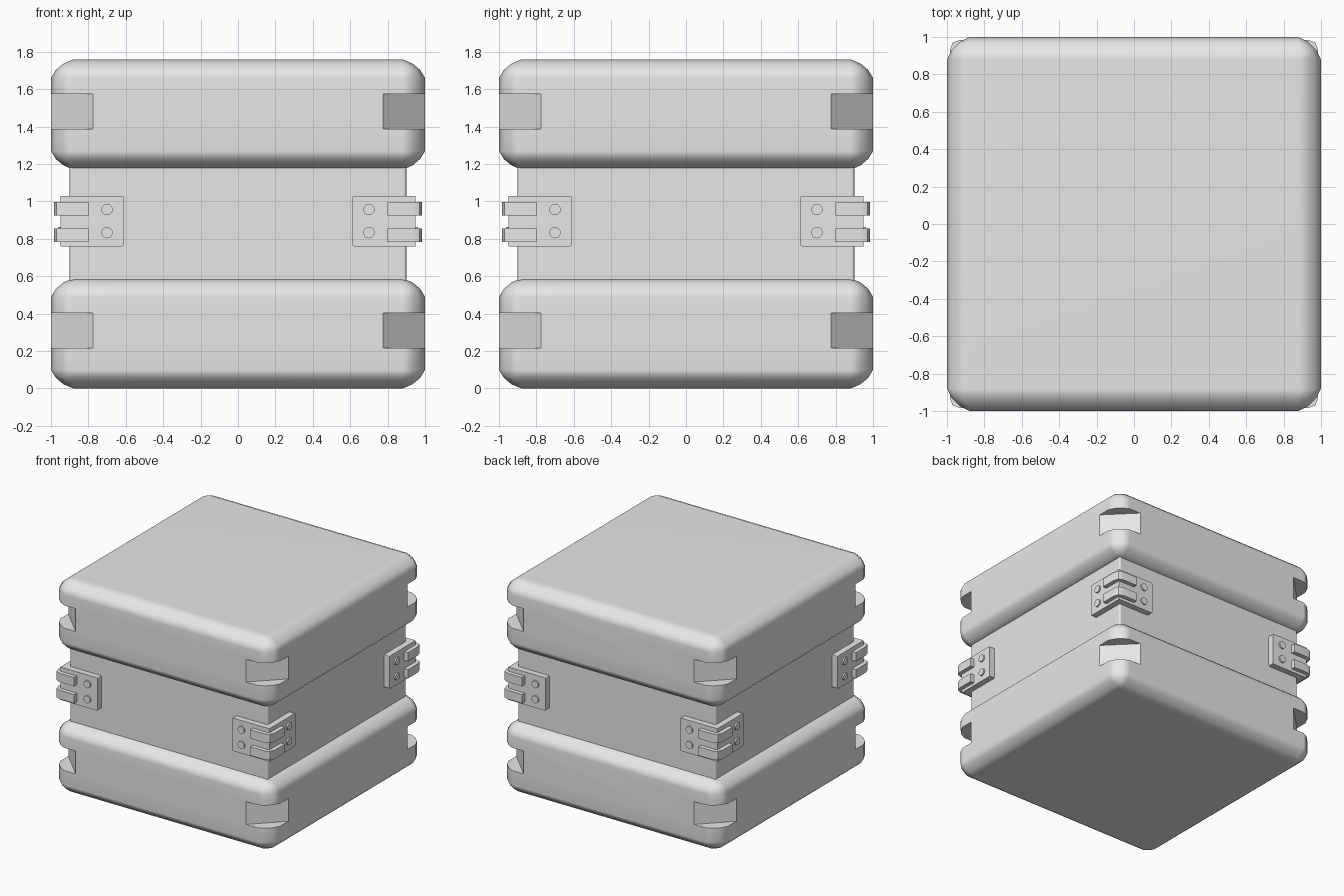
import bpy
import bmesh
from math import radians
from mathutils import Matrix, Vector

if "Cube" in bpy.data.objects:
    bpy.data.objects.remove(bpy.data.objects["Cube"], do_unlink=True)

GREY = (0.8, 0.8, 0.8, 1.0)
metal = bpy.data.materials.new("light_grey")
metal.use_nodes = True
metal.diffuse_color = GREY
metal.node_tree.nodes["Principled BSDF"].inputs["Base Color"].default_value = GREY


def make_object(name, bm):
    bmesh.ops.recalc_face_normals(bm, faces=bm.faces)
    mesh = bpy.data.meshes.new(name)
    bm.to_mesh(mesh)
    bm.free()
    mesh.materials.append(metal)
    obj = bpy.data.objects.new(name, mesh)
    bpy.context.collection.objects.link(obj)
    return obj


def activate(obj):
    bpy.ops.object.select_all(action='DESELECT')
    obj.select_set(True)
    bpy.context.view_layer.objects.active = obj


def smooth(obj, angle):
    activate(obj)
    bpy.ops.object.shade_smooth_by_angle(angle=radians(angle))
    weighted = obj.modifiers.new("weighted_normals", 'WEIGHTED_NORMAL')
    weighted.keep_sharp = True


def add_box(bm, size, centre, turn=Matrix()):
    place = turn @ Matrix.Translation(centre) @ Matrix.Diagonal((*size, 1))
    return bmesh.ops.create_cube(bm, size=1, matrix=place)["verts"]


def add_prism(bm, outline, z0, z1):
    """Extrude a flat outline from z0 up to z1."""
    face = bm.faces.new([bm.verts.new((x, y, z0)) for x, y in outline])
    top = bmesh.ops.extrude_face_region(bm, geom=[face])["geom"]
    verts = [g for g in top if isinstance(g, bmesh.types.BMVert)]
    bmesh.ops.translate(bm, verts=verts, vec=(0, 0, z1 - z0))


def turn_z(degrees):
    return Matrix.Rotation(radians(degrees), 4, 'Z')


# Rounded slabs with a diagonal notch cut into every corner
SLAB_H, SQUASH = 0.59, 0.83


def slab(name, base):
    bm = bmesh.new()
    add_box(bm, (2, 2, SLAB_H / SQUASH), (0, 0, 0))
    bmesh.ops.bevel(bm, geom=bm.edges[:], offset=0.12, segments=3,
                    profile=0.38, affect='EDGES')
    bmesh.ops.scale(bm, verts=bm.verts, vec=(1, 1, SQUASH))
    bmesh.ops.translate(bm, verts=bm.verts, vec=(0, 0, base + SLAB_H / 2))
    obj = make_object(name, bm)

    cutter_bm = bmesh.new()
    for k in range(4):
        add_box(cutter_bm, (0.4, 0.8, 0.187), (1.455, 0, base + 0.31),
                turn_z(45 + 90 * k))
    cutter = make_object("notch_cutter", cutter_bm)
    cutter.hide_render = True
    cut = obj.modifiers.new("notches", 'BOOLEAN')
    cut.operation = 'DIFFERENCE'
    cut.solver = 'EXACT'
    cut.object = cutter
    activate(obj)
    bpy.ops.object.modifier_apply(modifier=cut.name)
    bpy.data.objects.remove(cutter, do_unlink=True)
    smooth(obj, 40)


slab("bottom_slab", 0)
slab("top_slab", 1.17)

# Recessed middle block with slightly softened upright edges
bm = bmesh.new()
add_box(bm, (1.8, 1.8, 0.7), (0, 0, 0.88))
upright = [e for e in bm.edges
           if abs(e.verts[0].co.z - e.verts[1].co.z) > 0.1]
bmesh.ops.bevel(bm, geom=upright, offset=0.015, segments=2, profile=0.5,
                affect='EDGES')
smooth(make_object("middle_block", bm), 50)


# Corner hinges: wrapped plate, two knuckles and bolts on both sides
def mirrored(half):
    """Close an outline that is symmetric about the diagonal."""
    return half + [(y, x) for x, y in reversed(half) if x != y]


PLATE = [(0.88, 0.88), (0.88, 0.61), (0.95, 0.61), (0.95, 0.95)]
PLATE += [(0.61, 0.95), (0.61, 0.88)]
KNUCKLE = mirrored([(0.93, 0.93), (0.93, 0.8), (0.985, 0.8),
                    (0.985, 0.93), (0.97, 0.97)])


def hinge(name, angle):
    bm = bmesh.new()
    add_prism(bm, PLATE, 0.76, 1.03)
    # Soften the free corners of the plate
    free = [e for e in bm.edges
            if all(min(v.co.x, v.co.y) < 0.62 for v in e.verts)
            and abs(e.verts[0].co.z - e.verts[1].co.z) < 0.01]
    bmesh.ops.bevel(bm, geom=free, offset=0.012, segments=2, profile=0.5,
                    affect='EDGES')
    for z in (0.82, 0.96):
        add_prism(bm, KNUCKLE, z - 0.036, z + 0.036)
    for z in (0.833, 0.957):
        for direction, spot in (('Y', (0.95, 0.7, z)), ('X', (0.7, 0.95, z))):
            place = Matrix.Translation(Vector(spot)) @ Matrix.Rotation(
                radians(90), 4, direction)
            bmesh.ops.create_cone(bm, cap_ends=True, segments=20,
                                  radius1=0.03, radius2=0.03, depth=0.024,
                                  matrix=place)
    bmesh.ops.transform(bm, matrix=turn_z(angle), verts=bm.verts)
    smooth(make_object(name, bm), 35)


for label, angle in (("back_left", 0), ("back_right", 90),
                     ("front_right", 180), ("front_left", 270)):
    hinge(label + "_hinge", angle)
